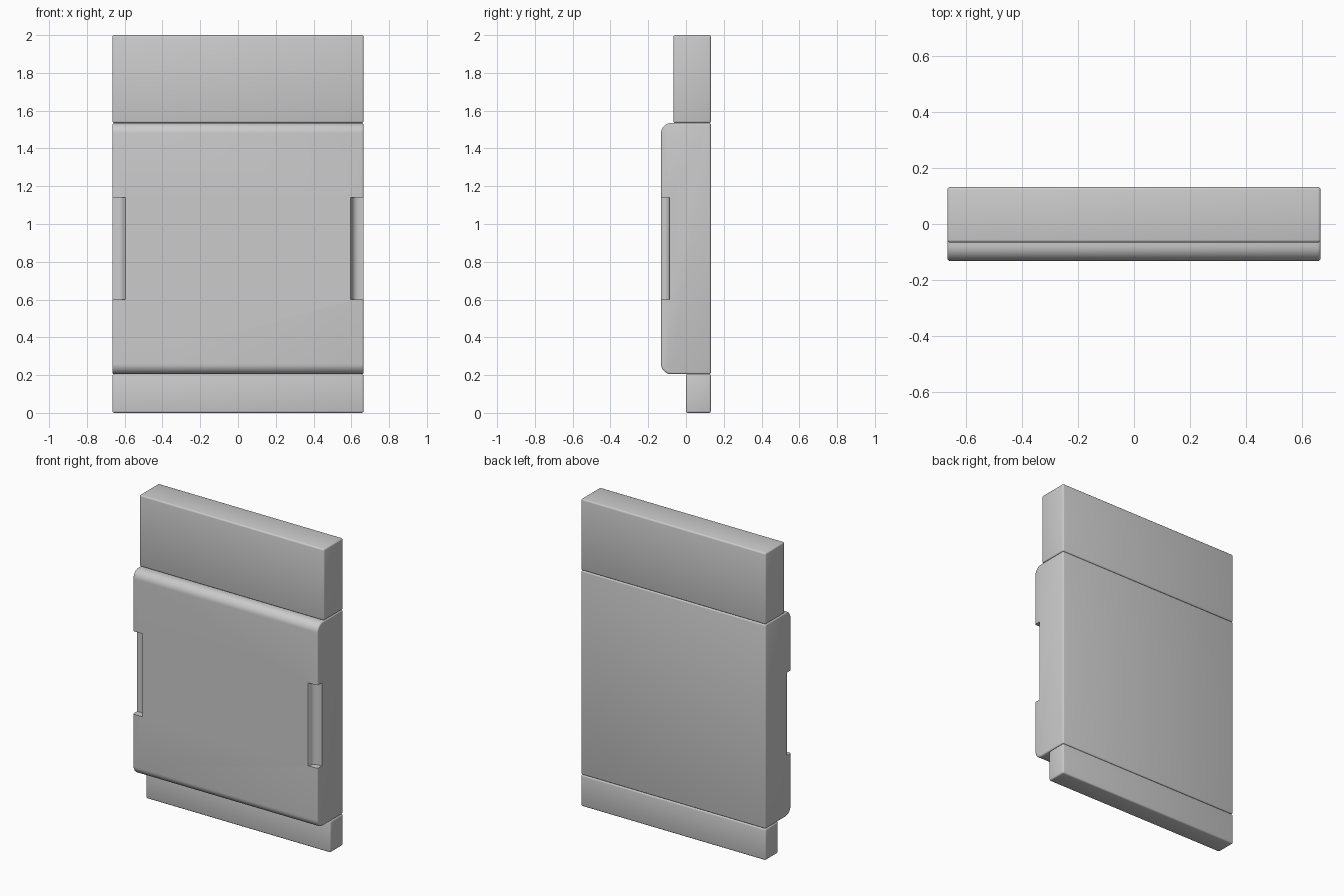
import bpy
import bmesh
from math import sin, cos, pi, radians
from mathutils import Vector

cube = bpy.data.objects.get("Cube")
if cube:
    bpy.data.objects.remove(cube, do_unlink=True)

HALF_WIDTH = 0.665
BACK, FRONT = 0.132, -0.132

grey = bpy.data.materials.new("light grey")
grey.use_nodes = True
grey.diffuse_color = (0.6, 0.6, 0.6, 1)
grey.node_tree.nodes["Principled BSDF"].inputs["Base Color"].default_value = (0.6, 0.6, 0.6, 1)


def prism(name, outline, travel):
    """Extrude a closed outline of 3D points along a vector."""
    bm = bmesh.new()
    face = bm.faces.new([bm.verts.new(p) for p in outline])
    result = bmesh.ops.extrude_face_region(bm, geom=[face])
    moved = [g for g in result["geom"] if isinstance(g, bmesh.types.BMVert)]
    bmesh.ops.translate(bm, verts=moved, vec=Vector(travel))
    bmesh.ops.recalc_face_normals(bm, faces=bm.faces)
    mesh = bpy.data.meshes.new(name)
    bm.to_mesh(mesh)
    bm.free()
    mesh.materials.append(grey)
    obj = bpy.data.objects.new(name, mesh)
    bpy.context.collection.objects.link(obj)
    return obj


def slab(name, front, bottom, top, radius=0):
    """Full-width slab whose front edges may be rounded."""
    outline = [(front, top), (front, bottom)]
    if radius:
        outline = []
        for z, start in ((top - radius, pi / 2), (bottom + radius, pi)):
            for i in range(9):
                a = start + i * pi / 16
                outline.append((front + radius + radius * cos(a), z + radius * sin(a)))
    outline += [(BACK, bottom), (BACK, top)]
    obj = prism(name, [(-HALF_WIDTH, y, z) for y, z in outline], (2 * HALF_WIDTH, 0, 0))
    bevel = obj.modifiers.new("soft edges", "BEVEL")
    bevel.width = 0.01
    bevel.segments = 3
    bevel.limit_method = "ANGLE"
    bevel.angle_limit = radians(40)
    return obj


def finish(obj):
    bpy.ops.object.select_all(action="DESELECT")
    obj.select_set(True)
    bpy.context.view_layer.objects.active = obj
    for mod in list(obj.modifiers):
        bpy.ops.object.modifier_apply(modifier=mod.name)
    bpy.ops.object.shade_smooth_by_angle(angle=radians(35))


# Stacked slabs
top_block = slab("top_block", -0.066, 1.535, 2.0)
main_body = slab("main_body", FRONT, 0.205, 1.535, 0.055)
bottom_strip = slab("bottom_strip", 0.0, 0.0, 0.205)

# Scooped finger grips on both front side edges
cutters = []
for side, label in ((1, "left"), (-1, "right")):
    scoop = [(0.595, FRONT)]
    for i in range(7):
        a = i * pi / 12
        scoop.append((0.645 - 0.04 * cos(a), -0.118 + 0.03 * -sin(-a)))
    scoop += [(0.7, -0.088), (0.7, -0.2), (0.595, -0.2)]
    cutter = prism(label + "_grip_cutter", [(side * x, y, 0.6) for x, y in scoop], (0, 0, 0.54))
    cutter.hide_render = True
    cut = main_body.modifiers.new(label + " grip", "BOOLEAN")
    cut.operation = "DIFFERENCE"
    cut.solver = "EXACT"
    cut.object = cutter
    cutters.append(cutter)

for part in (top_block, main_body, bottom_strip):
    finish(part)
for cutter in cutters:
    bpy.data.objects.remove(cutter, do_unlink=True)
